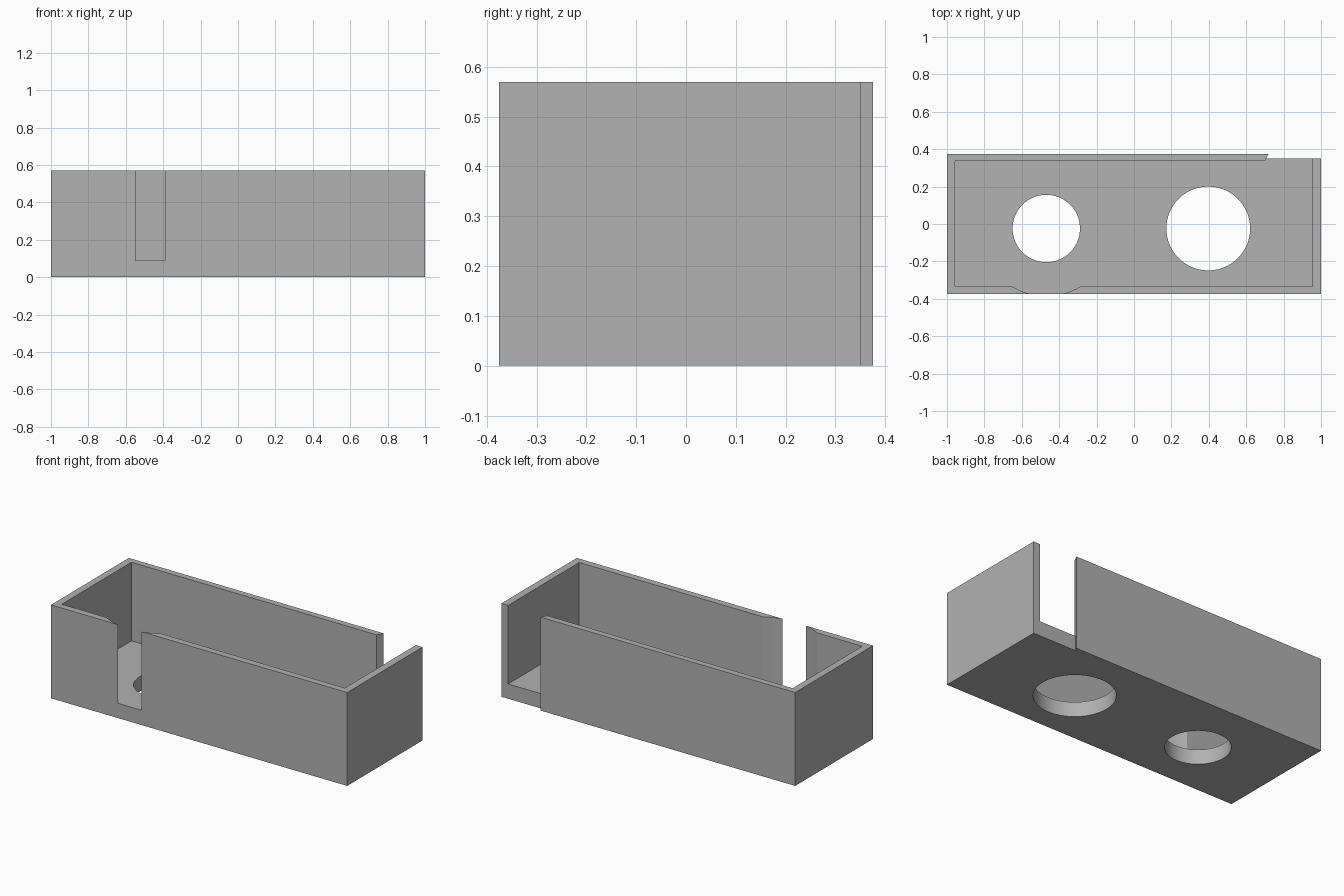
import bpy
import bmesh
import math

if "Cube" in bpy.data.objects:
    bpy.data.objects.remove(bpy.data.objects["Cube"], do_unlink=True)

HEIGHT = 0.57
FLOOR = 0.09
HALF_DEPTH = 0.375
HOLE_Y = -0.024

grey = bpy.data.materials.new("plain grey")
grey.use_nodes = True
colour = (0.445, 0.445, 0.445, 1)
grey.diffuse_color = colour
grey.node_tree.nodes["Principled BSDF"].inputs["Base Color"].default_value = colour


def prism(name, outline, z0, z1):
    """Extrude a flat outline from z0 to z1."""
    bm = bmesh.new()
    base = bm.faces.new([bm.verts.new((x, y, z0)) for x, y in outline])
    top = bmesh.ops.extrude_face_region(bm, geom=[base])["geom"]
    for v in top:
        if isinstance(v, bmesh.types.BMVert):
            v.co.z = z1
    bmesh.ops.recalc_face_normals(bm, faces=bm.faces)
    mesh = bpy.data.meshes.new(name)
    bm.to_mesh(mesh)
    bm.free()
    mesh.materials.append(grey)
    obj = bpy.data.objects.new(name, mesh)
    bpy.context.collection.objects.link(obj)
    return obj


def circle(cx, cy, r, n=96):
    return [(cx + r * math.cos(math.tau * i / n), cy + r * math.sin(math.tau * i / n))
            for i in range(n)]


def cut(obj, cutter):
    """Subtract the cutter, then remove it."""
    cutter.hide_render = True
    mod = obj.modifiers.new("cut", "BOOLEAN")
    mod.operation = "DIFFERENCE"
    mod.solver = "EXACT"
    mod.object = cutter
    bpy.context.view_layer.objects.active = obj
    bpy.ops.object.modifier_apply(modifier=mod.name)
    bpy.data.objects.remove(cutter, do_unlink=True)


# Solid block of the tray
tray = prism("open_tray", [(-1, -HALF_DEPTH), (1, -HALF_DEPTH),
                           (1, HALF_DEPTH), (-1, HALF_DEPTH)], 0, HEIGHT)

# Recess at the back left corner, with the slanted end of the back wall
cut(tray, prism("recess_cutter", [(0.707, 0.351), (1.2, 0.351), (1.2, 0.5), (0.785, 0.5)],
                -0.1, 1))

# Inside of the tray, open through the back beside the wall end
cut(tray, prism("cavity_cutter", [(-0.956, -0.334), (0.955, -0.334), (0.955, 0.5),
                                  (0.785, 0.5), (0.70, 0.337), (-0.956, 0.337)], FLOOR, 1))

# Round relief that breaks through the front wall as a slot
cut(tray, prism("relief_cutter", circle(-0.469, HOLE_Y, 0.36, 128), FLOOR, 1))

# Two round floor holes
for x, r in ((-0.469, 0.18), (0.397, 0.224)):
    cut(tray, prism("hole_cutter", circle(x, HOLE_Y, r), -0.1, 0.3))

# Smooth round faces with sharp corners
bpy.ops.object.select_all(action="DESELECT")
tray.select_set(True)
bpy.context.view_layer.objects.active = tray
bpy.ops.object.shade_smooth_by_angle(angle=math.radians(20))
